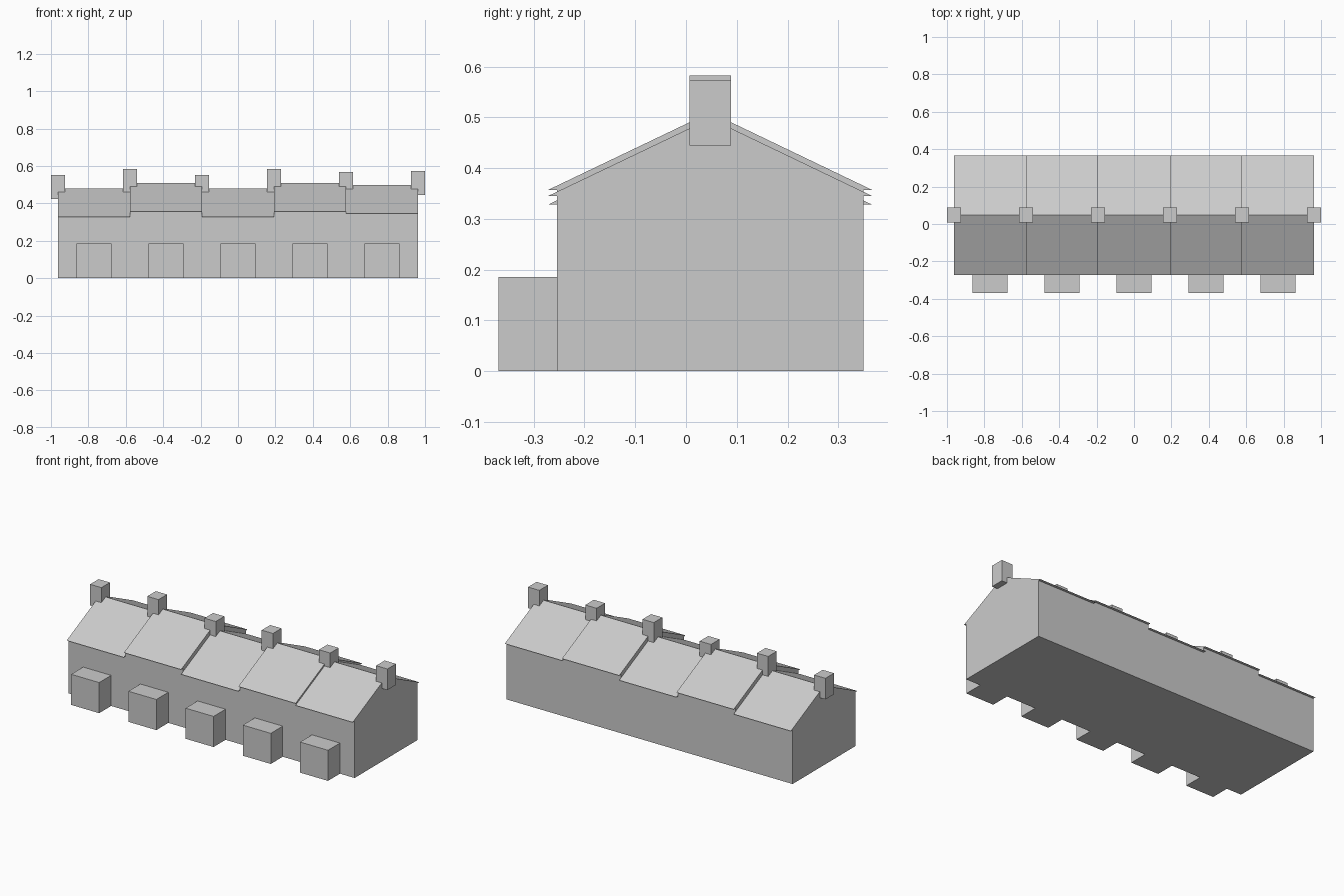
import bpy, bmesh

if "Cube" in bpy.data.objects:
    bpy.data.objects.remove(bpy.data.objects["Cube"])

UNIT = 0.3848                                   # width of one house
WALL_Y = (-0.254, 0.35)
EAVE_Y = (-0.272, 0.367)
RIDGE_Y, RISE = 0.048, 0.153
EAVES = [0.328, 0.357, 0.328, 0.357, 0.345]     # wall height of each house
STACKS = [0.553, 0.583, 0.553, 0.583, 0.567, 0.573]  # chimney tops


def extrude_x(name, profile, x0, x1):
    """Solid made by sweeping a (y, z) profile from x0 to x1."""
    bm = bmesh.new()
    face = bm.faces.new([bm.verts.new((x0, y, z)) for y, z in profile])
    out = bmesh.ops.extrude_face_region(bm, geom=[face])
    verts = [g for g in out["geom"] if isinstance(g, bmesh.types.BMVert)]
    bmesh.ops.translate(bm, verts=verts, vec=(x1 - x0, 0, 0))
    bmesh.ops.recalc_face_normals(bm, faces=bm.faces)
    mesh = bpy.data.meshes.new(name)
    bm.to_mesh(mesh)
    bm.free()
    obj = bpy.data.objects.new(name, mesh)
    bpy.context.collection.objects.link(obj)
    return obj


def box(name, x0, x1, y0, y1, z0, z1):
    return extrude_x(name, [(y0, z0), (y1, z0), (y1, z1), (y0, z1)], x0, x1)


# Terraced houses: walls, gabled roof and front porch
for i, eave in enumerate(EAVES):
    x0 = (i - 2.5) * UNIT
    x1, mid = x0 + UNIT, x0 + UNIT / 2
    box(f"house_walls_{i + 1}", x0, x1, *WALL_Y, 0, eave)
    extrude_x(f"roof_{i + 1}", [(EAVE_Y[0], eave), (EAVE_Y[1], eave),
                                (RIDGE_Y, eave + RISE)], x0, x1)
    box(f"porch_{i + 1}", mid - 0.094, mid + 0.094, -0.369, WALL_Y[0], 0, 0.186)

# Chimneys straddling the ridge at every party wall and both ends
for i, top in enumerate(STACKS):
    x = (i - 2.5) * UNIT
    box(f"chimney_{i + 1}", x - 0.038, x + 0.038, 0.007, 0.089, top - 0.128, top)
